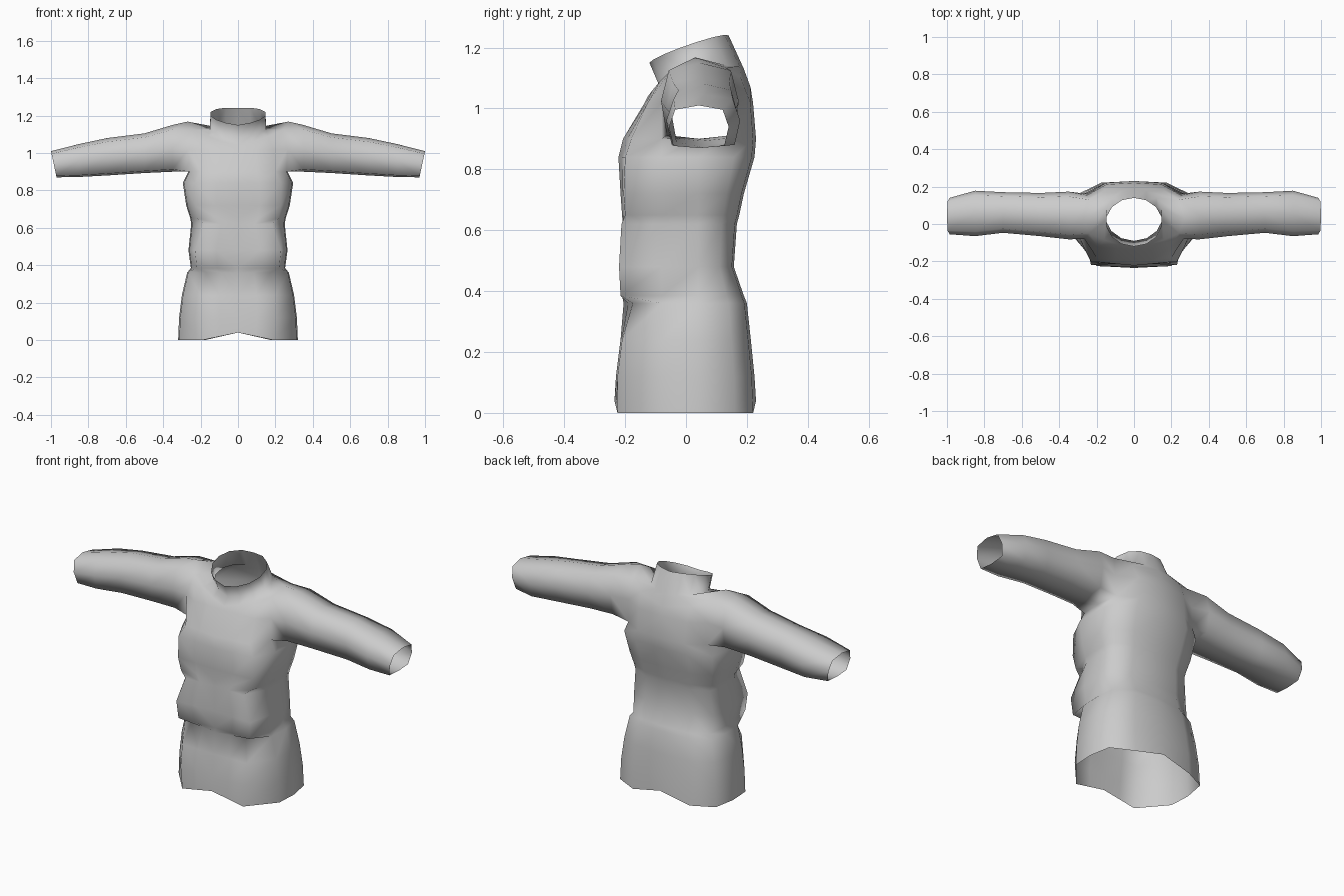
import bpy, bmesh
from math import sin, cos, pi

cube = bpy.data.objects.get("Cube")
if cube:
    bpy.data.objects.remove(cube, do_unlink=True)

cloth = bpy.data.materials.new("grey_cloth")
cloth.use_nodes = True
grey = (0.6, 0.6, 0.6, 1)
cloth.diffuse_color = grey
cloth.node_tree.nodes["Principled BSDF"].inputs["Base Color"].default_value = grey

bm = bmesh.new()


def torso_ring(z, front, corner_x, corner_y, side, back, arch=0):
    """Half ring from front centre, around the left side, to back centre."""
    points = [
        (0, front, z + arch),
        (corner_x / 2, (front + corner_y) / 2, z + arch / 2),
        (corner_x, corner_y, z),
        (side * 0.98, -0.08, z),
        (side, 0.04, z),
        (side * 0.93, back * 0.7, z),
        (side * 0.55, back * 0.96, z),
        (0, back, z + arch),
    ]
    return [bm.verts.new(p) for p in points]


def neck_ring(width, centre, depth, z, tilt, lift):
    ring = []
    for i in range(8):
        a = -pi / 2 + pi * i / 7
        x = 0 if i in (0, 7) else width * cos(a)
        ring.append(bm.verts.new((x, centre + depth * sin(a), z + tilt * sin(a) + lift * cos(a))))
    return ring


def sleeve_ring(x, top, bottom, front, back, slant=0):
    """Eight-sided boxy section, starting at the lower front corner."""
    section = [(-.85, -.9), (0, -1), (.85, -.9), (1, 0), (.8, .8), (0, 1), (-.8, .8), (-1, 0)]
    return [bm.verts.new((x - slant * (1 - v) / 2,
                          (front + back) / 2 + u * (back - front) / 2,
                          (top + bottom) / 2 + v * (top - bottom) / 2)) for u, v in section]


# Torso: hem, hips, lower pocket bulge, waist, chest pocket bulge, armpit
levels = [
    (0, -.235, .19, -.225, .32, .23, .04),
    (.12, -.23, .2, -.225, .315, .225),
    (.24, -.215, .2, -.21, .3, .213),
    (.36, -.205, .17, -.175, .272, .2),
    (.385, -.205, .22, -.215, .252, .19),
    (.48, -.208, .23, -.22, .265, .157),
    (.62, -.208, .18, -.212, .25, .167),
    (.65, -.21, .215, -.2, .255, .175),
    (.72, -.215, .23, -.205, .277, .19),
    (.84, -.222, .23, -.2, .295, .225),
    (.9, -.207, .2, -.18, .265, .23),
    (1.02, -.135, .19, -.125, .27, .22),
]
rings = [torso_ring(*level) for level in levels]

# Shoulder yoke and standing collar
yoke = [(0, -.125, 1.04), (.08, -.11, 1.06), (.16, -.085, 1.09), (.24, -.05, 1.125),
        (.27, .03, 1.168), (.24, .13, 1.135), (.16, .18, 1.1), (0, .212, 1.07)]
rings.append([bm.verts.new(p) for p in yoke])
rings.append(neck_ring(.155, .05, .14, 1.105, .025, .025))
rings.append(neck_ring(.15, .01, .13, 1.195, .045, .015))

# Skin the rings, leaving an armhole two faces wide and two high
armpit = len(levels) - 2
for i, (low, high) in enumerate(zip(rings, rings[1:])):
    for j in range(7):
        if i in (armpit, armpit + 1) and j in (3, 4):
            continue
        bm.faces.new((low[j], low[j + 1], high[j + 1], high[j]))

# Sleeve grows out of the armhole border
low, mid, high = rings[armpit:armpit + 3]
previous = [low[3], low[4], low[5], mid[5], high[5], high[4], high[3], mid[3]]
bm.verts.remove(mid[4])
for station in [
    (.35, 1.15, .9, -.082, .173),
    (.5, 1.105, .893, -.065, .166),
    (.7, 1.08, .88, -.047, .17),
    (.85, 1.048, .872, -.065, .178),
    (1, 1.01, .87, -.055, .14, .03),
]:
    ring = sleeve_ring(*station)
    for k in range(8):
        n = (k + 1) % 8
        bm.faces.new((previous[k], previous[n], ring[n], ring[k]))
    previous = ring

for face in bm.faces:
    face.smooth = True
mesh = bpy.data.meshes.new("jacket")
bm.to_mesh(mesh)
bm.free()
mesh.materials.append(cloth)
jacket = bpy.data.objects.new("jacket", mesh)
bpy.context.collection.objects.link(jacket)

# Right half
mirror = jacket.modifiers.new("mirror", 'MIRROR')
mirror.use_axis[0] = True
mirror.use_clip = True
mirror.merge_threshold = 0.001
